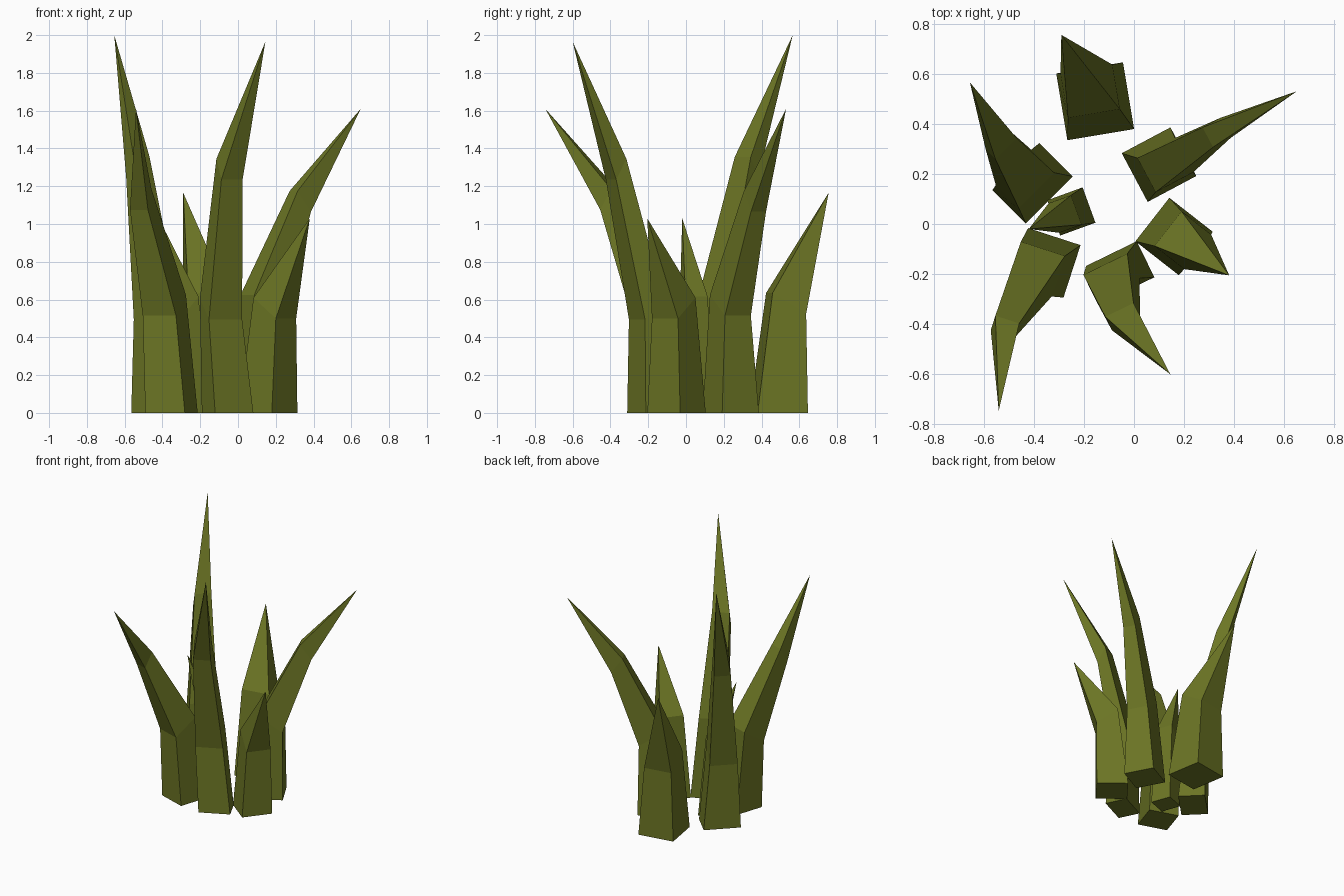
import bpy
import bmesh
import math
from mathutils import Vector

default_cube = bpy.data.objects.get("Cube")
if default_cube:
    bpy.data.objects.remove(default_cube, do_unlink=True)

# One olive green for the whole tuft
olive = bpy.data.materials.new("olive_green")
olive.use_nodes = True
olive_colour = (0.15, 0.18, 0.018, 1.0)
olive.diffuse_color = olive_colour
olive.node_tree.nodes["Principled BSDF"].inputs["Base Color"].default_value = olive_colour


def ring(bm, centre, heading, width, depth, tilt):
    """Four corners of a blade section; the inner side is raised by the tilt."""
    outward = Vector((math.cos(heading), math.sin(heading), 0))
    sideways = Vector((-outward.y, outward.x, 0))
    lift = Vector((0, 0, tilt / 2))
    corners = ((-1, -1), (1, -1), (1, 1), (-1, 1))
    return [
        bm.verts.new(
            Vector(centre)
            + outward * (depth / 2 * o)
            + sideways * (width / 2 * s)
            - lift * o
        )
        for o, s in corners
    ]


def make_blade(name, heading, sections, tip):
    """Stack tapering sections from the ground up to a pointed tip."""
    bm = bmesh.new()
    rings = []
    for x, y, z, width, depth in sections:
        tilt = 0.11 if z > 0 else 0
        rings.append(ring(bm, (x, y, z), math.radians(heading), width, depth, tilt))

    bm.faces.new(rings[0])
    for lower, upper in zip(rings, rings[1:]):
        for i in range(4):
            j = (i + 1) % 4
            bm.faces.new((lower[i], lower[j], upper[j], upper[i]))

    point = bm.verts.new(tip)
    top = rings[-1]
    for i in range(4):
        bm.faces.new((top[i], top[(i + 1) % 4], point))

    bmesh.ops.recalc_face_normals(bm, faces=bm.faces)
    mesh = bpy.data.meshes.new(name)
    bm.to_mesh(mesh)
    bm.free()
    mesh.materials.append(olive)
    blade = bpy.data.objects.new(name, mesh)
    bpy.context.scene.collection.objects.link(blade)
    return blade


# Short blades: one bend; sections are x, y, z, width, depth
make_blade("short_blade_back", 99.5,
           [(-.155, .49, 0, .27, .27), (-.175, .53, .58, .21, .18)],
           (-.29, .755, 1.165))
make_blade("short_blade_left", -38,
           [(.16, -.05, 0, .22, .22), (.195, -.065, .555, .175, .15)],
           (.38, -.205, 1.03))
make_blade("short_blade_inner", 200,
           [(-.25, .05, 0, .15, .15), (-.275, .04, .56, .125, .095)],
           (-.42, -.02, 1.03))

# Tall blades: two bends
make_blade("tall_blade_back_left", 28,
           [(.1, .237, 0, .22, .22), (.125, .235, .57, .155, .17),
            (.33, .365, 1.12, .09, .08)],
           (.65, .53, 1.61))
make_blade("tall_blade_front", -64,
           [(-.055, -.19, 0, .225, .16), (-.09, -.21, .55, .195, .11),
            (-.045, -.37, 1.29, .125, .06)],
           (.145, -.6, 1.965))
make_blade("tall_blade_front_right", -108,
           [(-.352, -.155, 0, .22, .22), (-.39, -.18, .57, .185, .17),
            (-.515, -.41, 1.13, .1, .06)],
           (-.54, -.745, 1.61))
make_blade("tall_blade_back_right", 135,
           [(-.405, .163, 0, .265, .188), (-.435, .18, .55, .2, .13),
            (-.53, .32, 1.3, .12, .055)],
           (-.655, .565, 2))
